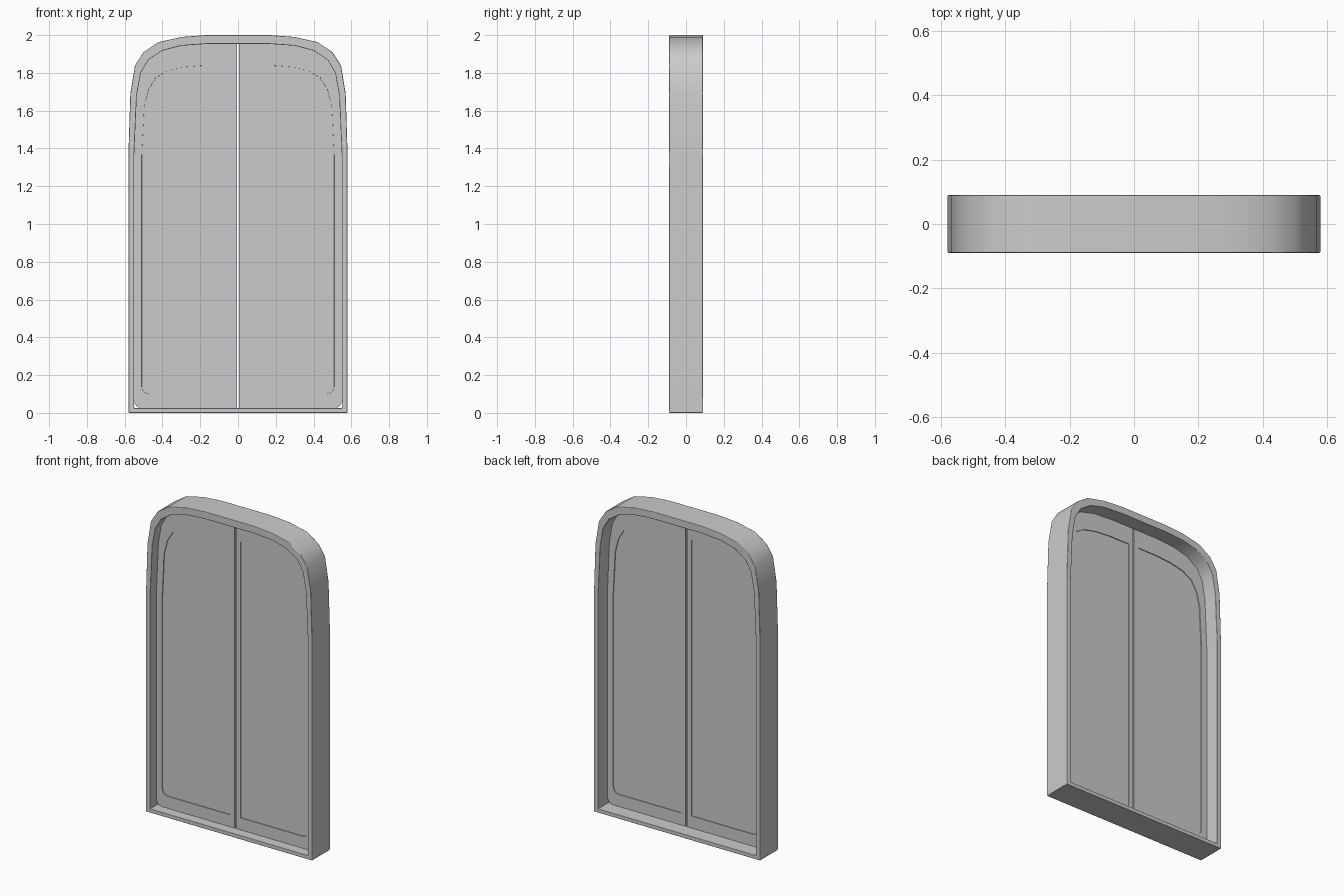
import bpy, bmesh, math

if "Cube" in bpy.data.objects:
    bpy.data.objects.remove(bpy.data.objects["Cube"])

# Right half of the arches, from side up to the crown
OUTER = [(0.58, 1.38), (0.57, 1.69), (0.545, 1.84), (0.50, 1.91), (0.42, 1.963), (0.30, 1.99), (0.17, 2.0)]
INNER = [(0.55, 1.36), (0.536, 1.68), (0.515, 1.80), (0.475, 1.868), (0.40, 1.918), (0.30, 1.944), (0.17, 1.953)]
PANEL = [(0.51, 1.36), (0.497, 1.62), (0.475, 1.71), (0.435, 1.775), (0.37, 1.812), (0.28, 1.832), (0.17, 1.84)]


def loft(name, loops, caps):
    """Skin loops of (x, y, z) points; close the ends or join them in a ring."""
    bm = bmesh.new()
    rings = [[bm.verts.new(p) for p in loop] for loop in loops]
    pairs = list(zip(rings, rings[1:]))
    if caps:
        bm.faces.new(rings[0])
        bm.faces.new(rings[-1])
    else:
        pairs.append((rings[-1], rings[0]))
    n = len(rings[0])
    for a, b in pairs:
        for i in range(n):
            j = (i + 1) % n
            bm.faces.new((a[i], a[j], b[j], b[i]))
    bmesh.ops.recalc_face_normals(bm, faces=bm.faces[:])
    mesh = bpy.data.meshes.new(name)
    bm.to_mesh(mesh)
    bm.free()
    ob = bpy.data.objects.new(name, mesh)
    bpy.context.collection.objects.link(ob)
    return ob


def finish(ob, bevel):
    if bevel:
        m = ob.modifiers.new("soft_edges", 'BEVEL')
        m.width = bevel
        m.segments = 2
        m.limit_method = 'ANGLE'
        m.angle_limit = math.radians(50)
        m.harden_normals = True
    bpy.ops.object.select_all(action='DESELECT')
    ob.select_set(True)
    bpy.context.view_layer.objects.active = ob
    bpy.ops.object.shade_smooth_by_angle(angle=math.radians(35))


def at(points, y):
    return [(x, y, z) for x, z in points]


def arch(half, bottom):
    right = [(half[0][0], bottom)] + half
    return right + [(-x, z) for x, z in reversed(right)]


def leaf(half, bottom, inner_x, radius, shrink=0.0):
    """Outline of one door leaf with a rounded lower outer corner."""
    side = half[0][0]
    pts = [(inner_x, bottom)]
    for k in range(5):
        a = math.radians(-90 + 22.5 * k)
        pts.append((side - radius + radius * math.cos(a), bottom + radius + radius * math.sin(a)))
    pts += half + [(inner_x, half[-1][1])]
    # pull towards the leaf's middle for the panel step
    cx, cz = 0.275, 0.97
    sx, sz = 1 - shrink / 0.235, 1 - shrink / 0.87
    return [(cx + (x - cx) * sx, cz + (z - cz) * sz) for x, z in pts]


# Arched frame
fo, fi = arch(OUTER, 0.0), arch(INNER, 0.025)
frame = loft("door_frame", [at(fo, -0.09), at(fi, -0.09), at(fi, 0.09), at(fo, 0.09)], False)
finish(frame, 0.004)

# Two thin door leaves with sunken panels on both faces
FRONT, BACK, STEP = -0.027, -0.003, 0.005
edge = leaf(INNER, 0.025, 0.004, 0.04)
rim = leaf(PANEL, 0.10, 0.036, 0.04)
sunk = leaf(PANEL, 0.10, 0.036, 0.04, 0.0005)
for name, s in (("right_door_leaf", 1), ("left_door_leaf", -1)):
    stack = [(sunk, FRONT + STEP), (rim, FRONT), (edge, FRONT),
             (edge, BACK), (rim, BACK), (sunk, BACK - STEP)]
    door = loft(name, [at([(s * x, z) for x, z in pts], y) for pts, y in stack], True)
    finish(door, 0)
